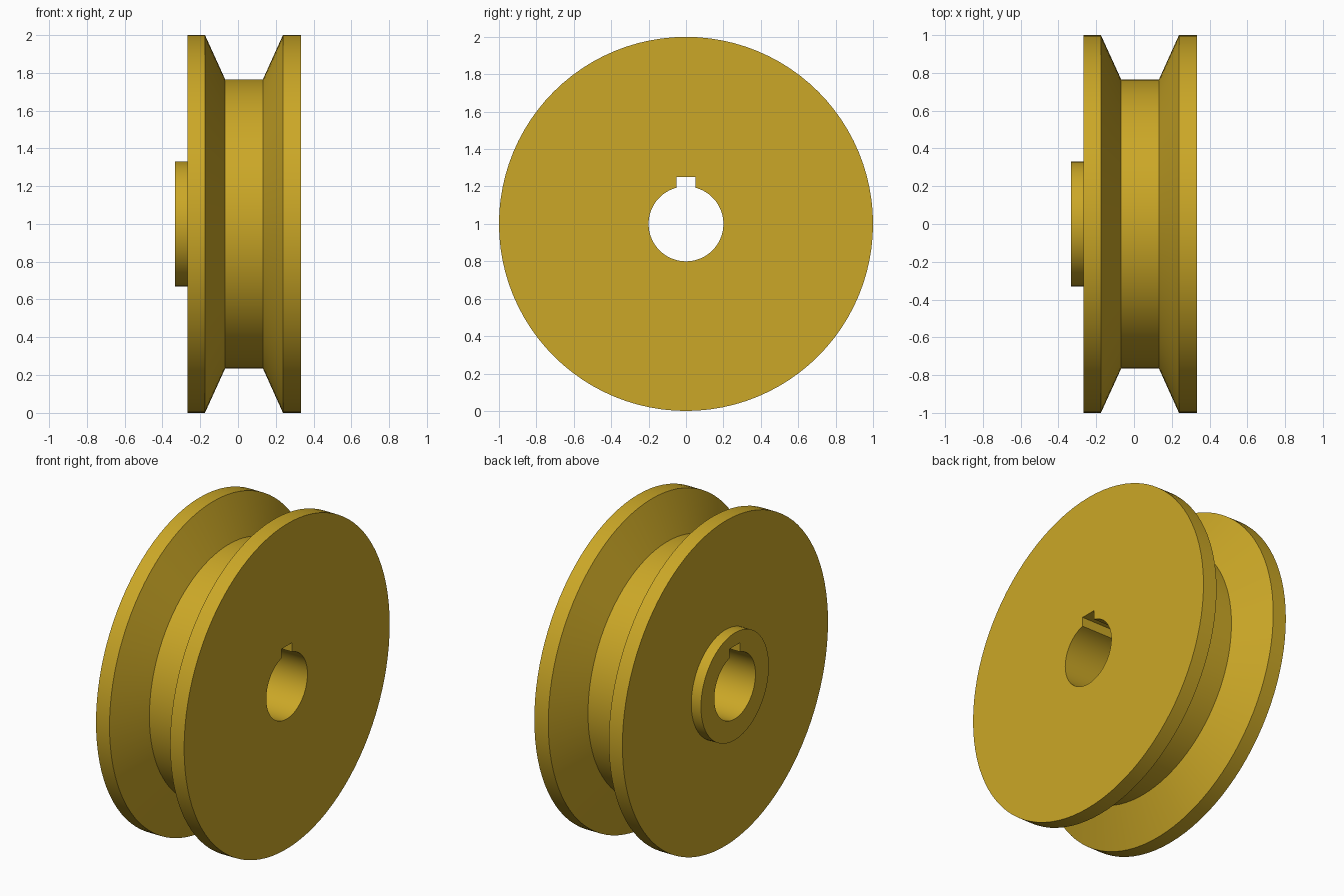
import bpy, bmesh
from math import sin, cos, asin, pi

if "Cube" in bpy.data.objects:
    bpy.data.objects.remove(bpy.data.objects["Cube"])

SEG = 96
CENTRE_Z = 1.0


def finish(bm, name):
    bmesh.ops.recalc_face_normals(bm, faces=bm.faces)
    mesh = bpy.data.meshes.new(name)
    bm.to_mesh(mesh)
    bm.free()
    obj = bpy.data.objects.new(name, mesh)
    bpy.context.collection.objects.link(obj)
    return obj


def loft(name, sections):
    """Join (x, outline) sections along x into a closed solid."""
    bm = bmesh.new()
    rings = [[bm.verts.new((x, y, CENTRE_Z + z)) for y, z in pts] for x, pts in sections]
    for a, b in zip(rings, rings[1:]):
        n = len(a)
        for i in range(n):
            j = (i + 1) % n
            bm.faces.new((a[i], a[j], b[j], b[i]))
    bm.faces.new(rings[0])
    bm.faces.new(rings[-1])
    return finish(bm, name)


def circle(r):
    return [(r * cos(2 * pi * i / SEG), r * sin(2 * pi * i / SEG)) for i in range(SEG)]


# Pulley wheel: hub, flanges and trapezoid groove turned about x
profile = [(-0.333, 0.33), (-0.267, 0.33), (-0.267, 1.0), (-0.175, 1.0), (-0.068, 0.765),
           (0.132, 0.765), (0.238, 1.0), (0.333, 1.0)]
pulley = loft("pulley_wheel", [(x, circle(r)) for x, r in profile])

# Keyed bore cutter: round shaft hole with a square keyway on top
bore, half_key, key_top = 0.2, 0.05, 0.25
gap = asin(half_key / bore)
outline = []
for i in range(SEG + 1):
    a = pi / 2 + gap + (2 * pi - 2 * gap) * i / SEG
    outline.append((bore * cos(a), bore * sin(a)))
outline += [(half_key, key_top), (-half_key, key_top)]
cutter = loft("bore_cutter", [(-0.5, outline), (0.5, outline)])
cutter.hide_render = True

cut = pulley.modifiers.new("keyed_bore", 'BOOLEAN')
cut.operation = 'DIFFERENCE'
cut.solver = 'EXACT'
cut.object = cutter
bpy.ops.object.select_all(action='DESELECT')
pulley.select_set(True)
bpy.context.view_layer.objects.active = pulley
bpy.ops.object.modifier_apply(modifier=cut.name)
bpy.data.objects.remove(cutter)
bpy.ops.object.shade_smooth_by_angle(angle=pi / 6)

# Brass-yellow finish
mat = bpy.data.materials.new("yellow_metal")
mat.diffuse_color = (0.60, 0.39, 0.02, 1)
mat.use_nodes = True
mat.node_tree.nodes["Principled BSDF"].inputs["Base Color"].default_value = mat.diffuse_color
pulley.data.materials.clear()
pulley.data.materials.append(mat)
